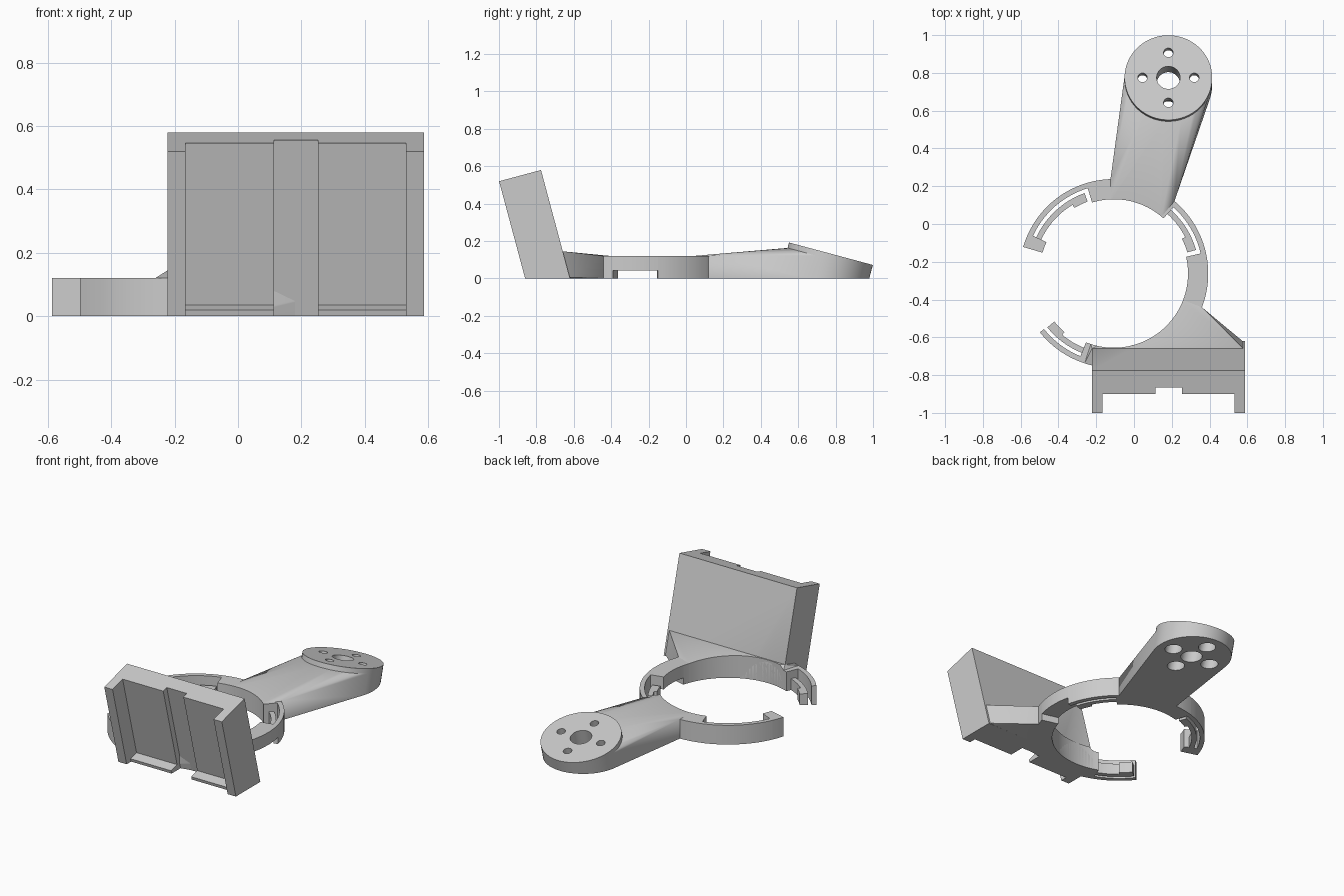
import bpy, bmesh
from math import radians, sin, cos, pi
from mathutils import Matrix, Vector

if "Cube" in bpy.data.objects:
    bpy.data.objects.remove(bpy.data.objects["Cube"])

grey = bpy.data.materials.new("plain grey")
grey.use_nodes = True
grey.diffuse_color = (0.6, 0.6, 0.6, 1)
grey.node_tree.nodes["Principled BSDF"].inputs["Base Color"].default_value = (0.6, 0.6, 0.6, 1)

TILT = radians(15)
CX, CY = -0.107, -0.262           # ring centre
R_IN, R_OUT, H = 0.393, 0.5, 0.12
SNAP_H = 0.07
# bracket frame: x across, second axis back to front, third axis up the tilted back
FRAME = Matrix(((1, 0, 0, 0),
                (0, -cos(TILT), -sin(TILT), -0.62),
                (0, -sin(TILT), cos(TILT), 0),
                (0, 0, 0, 1)))
# mounting pad frame: origin at the middle of its tilted top
PAD = Matrix.Translation((0.182, 0.775, 0.132)) @ Matrix.Rotation(-TILT, 4, 'X')


def make(name, bm):
    bmesh.ops.recalc_face_normals(bm, faces=bm.faces)
    mesh = bpy.data.meshes.new(name)
    bm.to_mesh(mesh)
    bm.free()
    mesh.materials.append(grey)
    ob = bpy.data.objects.new(name, mesh)
    bpy.context.collection.objects.link(ob)
    return ob


def activate(ob):
    bpy.ops.object.select_all(action='DESELECT')
    ob.select_set(True)
    bpy.context.view_layer.objects.active = ob


def cut(ob, cutter):
    """Subtract the cutter and throw it away."""
    cutter.hide_render = True
    mod = ob.modifiers.new("cut", 'BOOLEAN')
    mod.operation, mod.solver, mod.object = 'DIFFERENCE', 'EXACT', cutter
    activate(ob)
    bpy.ops.object.modifier_apply(modifier=mod.name)
    bpy.data.objects.remove(cutter)


def prism(points, z0, z1, frame=Matrix()):
    bm = bmesh.new()
    face = bm.faces.new([bm.verts.new((x, y, z0)) for x, y in points])
    ext = bmesh.ops.extrude_face_region(bm, geom=[face])
    top = [v for v in ext["geom"] if isinstance(v, bmesh.types.BMVert)]
    bmesh.ops.translate(bm, verts=top, vec=(0, 0, z1 - z0))
    if len(bm.faces) < len(points) + 2:      # keep the starting cap
        bm.faces.new([v for v in bm.verts if v not in top])
    bm.transform(frame)
    return bm


def rect(x0, x1, y0, y1):
    return [(x0, y0), (x1, y0), (x1, y1), (x0, y1)]


def circle(r, x=0, y=0, n=64):
    return [(x + r * cos(2 * pi * i / n), y + r * sin(2 * pi * i / n)) for i in range(n)]


def arc(r, a0, a1):
    n = max(2, round(abs(a1 - a0) / 3))
    angles = [radians(a0 + (a1 - a0) * i / n) for i in range(n + 1)]
    return [(CX + r * cos(a), CY + r * sin(a)) for a in angles]


def sector(name, a0, a1, r0=R_IN, r1=R_OUT, z0=0, z1=H):
    return make(name, prism(arc(r1, a0, a1) + arc(r0, a1, a0), z0, z1))


def bore():
    return make("bore_cutter", prism(circle(R_IN, CX, CY, 120), -0.2, 0.4))


def floor():
    return make("floor_cutter", prism(rect(-2, 2, -2, 2), -1, 0))


def hull(name, points):
    bm = bmesh.new()
    for p in points:
        bm.verts.new(p)
    bmesh.ops.convex_hull(bm, input=bm.verts[:])
    loose = [v for v in bm.verts if not v.link_faces]
    bmesh.ops.delete(bm, geom=loose, context='VERTS')
    return make(name, bm)


def ring_points(a0, a1):
    return [(x, y, z) for r in (R_IN, R_OUT) for x, y in arc(r, a0, a1) for z in (0, H)]


parts = []

# ring: solid stretches, with a raised bridge over the side notch
parts += [sector("ring_back", 48, 107),
          sector("ring_front", -112, -15),
          sector("ring_bridge", -15, 13, z0=0.042),
          sector("ring_end_block", 155, 163.7)]

# snap fingers: outer wall, springy inner strip and hook at its free end
for label, wall0, wall1, root, tip in (("left", 107, 155, 155, 110),
                                       ("right", 13, 48, 48, 16),
                                       ("front", 218.5, 248, 248, 219)):
    step = 11 if root > tip else -11
    parts += [sector(label + "_snap_wall", wall0, wall1, 0.472),
              sector(label + "_snap_strip", tip, root, 0.424, 0.453, 0, SNAP_H),
              sector(label + "_snap_hook", tip, tip + step, 0.405, 0.424, 0, SNAP_H)]

# tilted bracket: side flanges, backing plate and a shallow middle channel
profile = [(-0.223, 0), (0.588, 0), (0.588, 0.232), (0.531, 0.232), (0.531, 0.129),
           (0.253, 0.129), (0.253, 0.093), (0.114, 0.093), (0.114, 0.129),
           (-0.166, 0.129), (-0.166, 0.232), (-0.223, 0.232)]
bracket = make("bracket", prism(profile, -0.06, 0.6, FRAME))
cut(bracket, floor())
for low in (0.172, 0.44):                       # strap slots, right across
    cut(bracket, make("slot_cutter", prism(rect(-0.5, 0.9, 0.042, 0.077), low, low + 0.09, FRAME)))
cut(bracket, bore())
parts.append(bracket)

# support lips along the bracket foot
for label, x0, x1 in (("right", -0.166, 0.114), ("left", 0.253, 0.531)):
    lip = make(label + "_lip", prism(rect(x0, x1, 0.125, 0.19), -0.06, 0.071, FRAME))
    cut(lip, floor())
    parts.append(lip)

# gusset joining ring and bracket
foot = [FRAME @ Vector((x, u, s)) for x in (-0.222, 0.577) for u in (0, 0.02) for s in (0.006, 0.15)]
gusset = hull("gusset", ring_points(-108, -21) + foot)
cut(gusset, bore())
parts.append(gusset)

# arm swept from the ring to the tilted pad, standing flat on the floor
arm_end = []
for x, y in circle(0.232):
    top = PAD @ Vector((x, y, -0.03))
    drop = top.z / cos(TILT)
    arm_end += [top, PAD @ Vector((x, y, -0.03 - drop))]
arm = hull("arm", ring_points(50, 92) + arm_end)
cut(arm, bore())
pad = make("mounting_pad", prism(circle(0.232), -0.03, 0, PAD))

# pad holes: one large, four small with wide counterbores underneath
spots = [(0.137, 0), (-0.137, 0), (0, 0.137), (0, -0.137)]
for ob in (pad, arm):
    cut(ob, make("hole_cutter", prism(circle(0.062), -0.5, 0.1, PAD)))
    for x, y in spots:
        cut(ob, make("hole_cutter", prism(circle(0.025, x, y, 32), -0.5, 0.1, PAD)))
for x, y in spots:
    cut(arm, make("counterbore_cutter", prism(circle(0.05, x, y, 32), -0.5, -0.045, PAD)))
parts += [arm, pad]

for ob in parts:
    activate(ob)
    bpy.ops.object.shade_smooth_by_angle(angle=radians(25))
